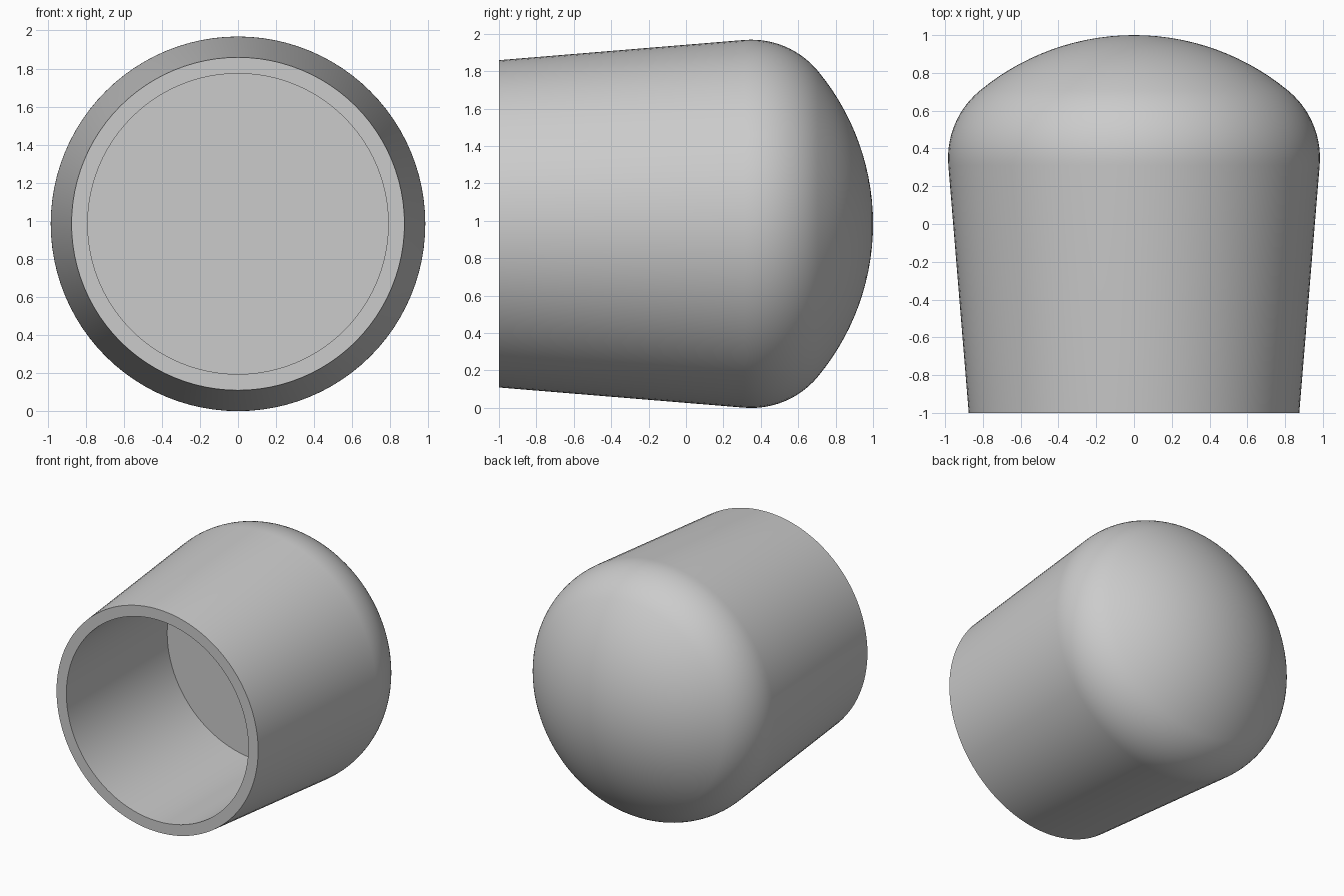
import bpy
import bmesh
from math import sin, cos, asin, pi, radians
from mathutils import Matrix, Vector

cube = bpy.data.objects.get("Cube")
if cube:
    bpy.data.objects.remove(cube)

# Main dimensions: the axis runs along y, open end at the front
AXIS_Z = 0.984
RIM_Y, RIM_R, BORE_R, BORE_END = -1.0, 0.875, 0.79, 0.25
DOME_R, FILLET_R, SEGMENTS = 1.28, 0.463, 96
JOIN_ANGLE = asin(0.817 / DOME_R)
SIDE_ANGLE = radians(94.7)


def arc(centre_r, centre_y, radius, start, end, steps):
    """Points (radius, y) on an arc, angles measured from the +y axis."""
    angles = [start + (end - start) * i / steps for i in range(steps + 1)]
    return [(centre_r + radius * sin(a), centre_y + radius * cos(a)) for a in angles]


# Half profile: bore floor, bore wall, rim, tapered side, rounded shoulder, dome
fillet_r = (DOME_R - FILLET_R) * sin(JOIN_ANGLE)
fillet_y = 1 - DOME_R + (DOME_R - FILLET_R) * cos(JOIN_ANGLE)
profile = [(0, BORE_END), (BORE_R, BORE_END), (BORE_R, RIM_Y), (RIM_R, RIM_Y)]
profile += arc(fillet_r, fillet_y, FILLET_R, SIDE_ANGLE, JOIN_ANGLE, 14)
profile += arc(0, 1 - DOME_R, DOME_R, JOIN_ANGLE, 0, 14)[1:]

# Revolve the profile around the axis
bm = bmesh.new()
verts = [bm.verts.new((r, y, 0)) for r, y in profile]
edges = [bm.edges.new(pair) for pair in zip(verts, verts[1:])]
bmesh.ops.spin(bm, geom=verts + edges, cent=(0, 0, 0), axis=(0, 1, 0),
               angle=2 * pi, steps=SEGMENTS)
bmesh.ops.remove_doubles(bm, verts=bm.verts, dist=0.0005)
bmesh.ops.recalc_face_normals(bm, faces=bm.faces)
bmesh.ops.transform(bm, matrix=Matrix.Translation(Vector((0, 0, AXIS_Z))), verts=bm.verts)
mesh = bpy.data.meshes.new("domed_cap")
bm.to_mesh(mesh)
bm.free()

# Plain grey material
grey = bpy.data.materials.new("grey")
grey.use_nodes = True
grey.diffuse_color = (0.6, 0.6, 0.6, 1)
grey.node_tree.nodes["Principled BSDF"].inputs["Base Color"].default_value = grey.diffuse_color
mesh.materials.append(grey)

cap = bpy.data.objects.new("domed_cap", mesh)
bpy.context.collection.objects.link(cap)
bpy.ops.object.select_all(action='DESELECT')
cap.select_set(True)
bpy.context.view_layer.objects.active = cap
bpy.ops.object.shade_smooth_by_angle(angle=radians(30))
